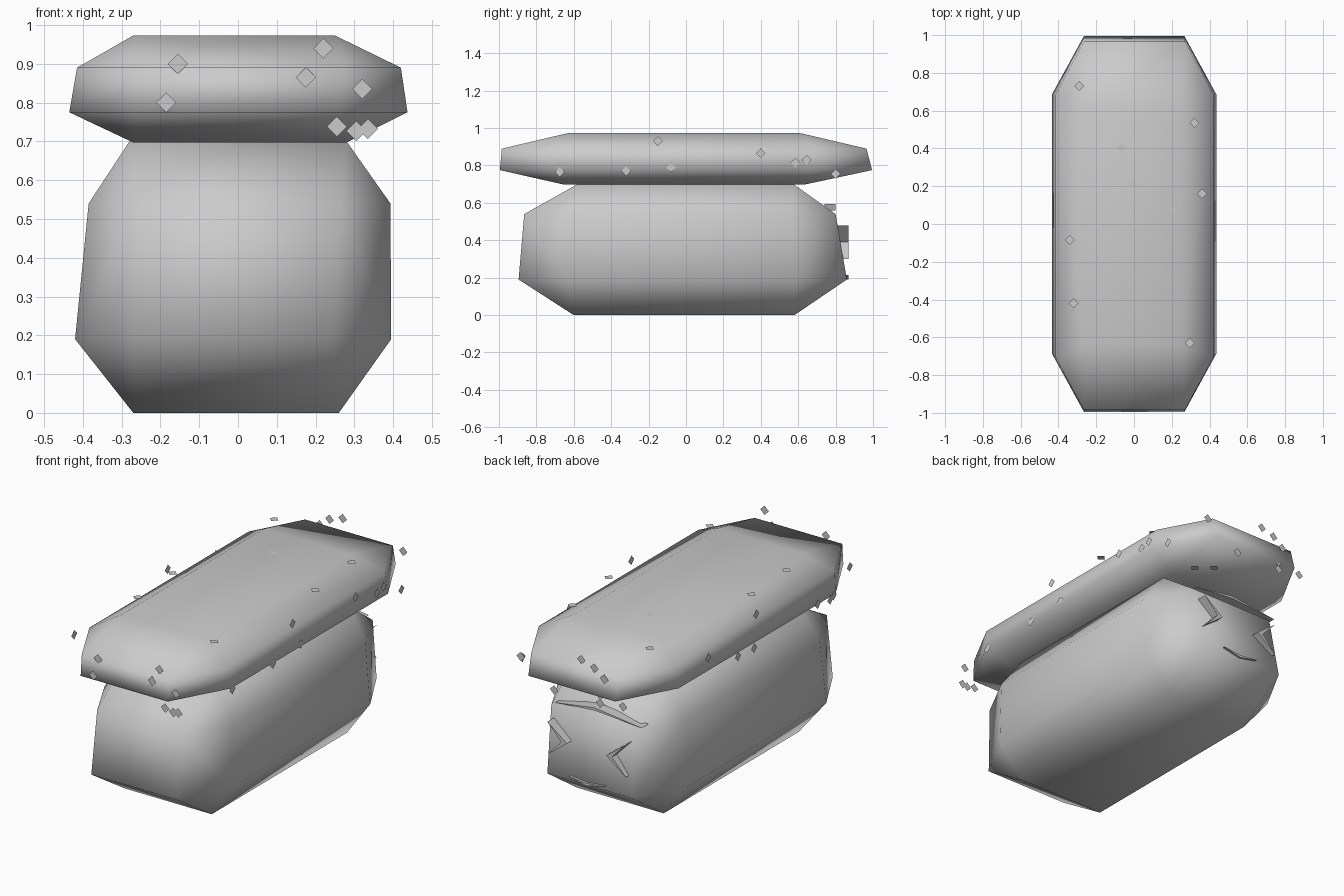
import bpy, bmesh
from math import radians
from mathutils import Vector

if "Cube" in bpy.data.objects:
    bpy.data.objects.remove(bpy.data.objects["Cube"])


def finish(name, bm, smooth=True):
    me = bpy.data.meshes.new(name)
    bm.to_mesh(me)
    bm.free()
    ob = bpy.data.objects.new(name, me)
    bpy.context.collection.objects.link(ob)
    for p in me.polygons:
        p.use_smooth = smooth
    return ob


def chamfered_block(name, rings):
    """Convex block. Each ring: z, left x, right x, front y, back y and the
    corner cut in x and y (0 for a plain rectangle)."""
    bm = bmesh.new()
    for z, xl, xr, yf, yb, cx, cy in rings:
        for x, sx in ((xl, 1), (xr, -1)):
            for y, sy in ((yf, 1), (yb, -1)):
                if cx:
                    bm.verts.new((x + sx * cx, y, z))
                    bm.verts.new((x, y + sy * cy, z))
                else:
                    bm.verts.new((x, y, z))
    bmesh.ops.convex_hull(bm, input=bm.verts[:])
    bmesh.ops.dissolve_limit(bm, angle_limit=radians(2),
                             verts=bm.verts[:], edges=bm.edges[:])
    bmesh.ops.recalc_face_normals(bm, faces=bm.faces[:])
    return finish(name, bm)


# Lower body
chamfered_block("body", [
    (0.00, -0.27, 0.26, -0.60, 0.58, 0, 0),
    (0.19, -0.42, 0.395, -0.895, 0.86, 0.15, 0.27),
    (0.54, -0.385, 0.393, -0.865, 0.80, 0.13, 0.25),
    (0.70, -0.28, 0.28, -0.58, 0.575, 0, 0),
])

# Overhanging top slab
chamfered_block("top_slab", [
    (0.697, -0.27, 0.28, -0.65, 0.63, 0, 0),
    (0.775, -0.435, 0.437, -0.995, 0.995, 0.17, 0.31),
    (0.89, -0.415, 0.42, -0.985, 0.965, 0.15, 0.28),
    (0.973, -0.27, 0.25, -0.63, 0.61, 0, 0),
])

# Flat diamond flakes hovering on the planes around the slab
def flakes(name, axis, level, spots, sign):
    bm = bmesh.new()
    u, v = [i for i in range(3) if i != axis]
    r = 0.026
    for a, b in spots:
        vs = []
        for da, db in ((r, 0), (0, r), (-r, 0), (0, -r)):
            p = Vector((0, 0, 0))
            p[axis], p[u], p[v] = level, a + da, b + db
            vs.append(bm.verts.new(p))
        f = bm.faces.new(vs)
        f.normal_update()
        if f.normal[axis] * sign < 0:
            f.normal_flip()
    finish(name, bm, False)


flakes("flakes_front", 1, -1.0, [
    (-0.155, 0.90), (-0.185, 0.80), (0.22, 0.94), (0.175, 0.865),
    (0.32, 0.835), (0.255, 0.738), (0.305, 0.727), (0.335, 0.732)], -1)
flakes("flakes_back", 1, 0.985, [
    (-0.05, 0.945), (-0.13, 0.92), (-0.19, 0.873), (-0.165, 0.78),
    (-0.165, 0.735), (-0.305, 0.753), (0.116, 0.733), (0.32, 0.863)], 1)
flakes("flakes_right", 0, 0.439, [
    (-0.675, 0.765), (-0.32, 0.77), (-0.15, 0.93), (-0.08, 0.79),
    (0.40, 0.865), (0.585, 0.815), (0.645, 0.83), (0.80, 0.755)], 1)
flakes("flakes_left", 0, -0.441, [
    (0.436, 0.85), (0.175, 0.758), (0.035, 0.75), (0.017, 0.93),
    (-0.52, 0.78), (-0.63, 0.764), (-0.66, 0.775), (-0.80, 0.88)], -1)
flakes("flakes_top", 2, 0.975, [
    (-0.29, 0.73), (0.32, 0.535), (-0.065, 0.405), (0.0, 0.215),
    (0.205, 0.07), (0.36, 0.16), (-0.34, -0.085), (-0.32, -0.42),
    (0.295, -0.63)], 1)
flakes("flakes_bottom", 2, 0.70, [(0.22, 0.76), (0.144, 0.826)], -1)


# Thin raised ridges on the back end: outline in x, z pushed along y
def ridge(name, outline, y0, y1):
    bm = bmesh.new()
    f = bm.faces.new([bm.verts.new((x, y0, z)) for x, z in outline])
    ext = bmesh.ops.extrude_face_region(bm, geom=[f])
    for g in ext["geom"]:
        if isinstance(g, bmesh.types.BMVert):
            g.co.y = y1
    bmesh.ops.recalc_face_normals(bm, faces=bm.faces[:])
    finish(name, bm, False)


for side, nm in ((1, "left"), (-1, "right")):
    ridge("chevron_" + nm, [(side * x, z) for x, z in (
        (0.24, 0.48), (0.12, 0.39), (0.24, 0.30), (0.155, 0.39))], 0.78, 0.868)
ridge("brow_ridge", [(0.24, 0.56), (0.0, 0.595), (-0.29, 0.56), (0.0, 0.58)],
      0.74, 0.80)
ridge("lower_ridge", [(0.11, 0.215), (0.0, 0.19), (-0.11, 0.215), (0.0, 0.205)],
      0.82, 0.87)
